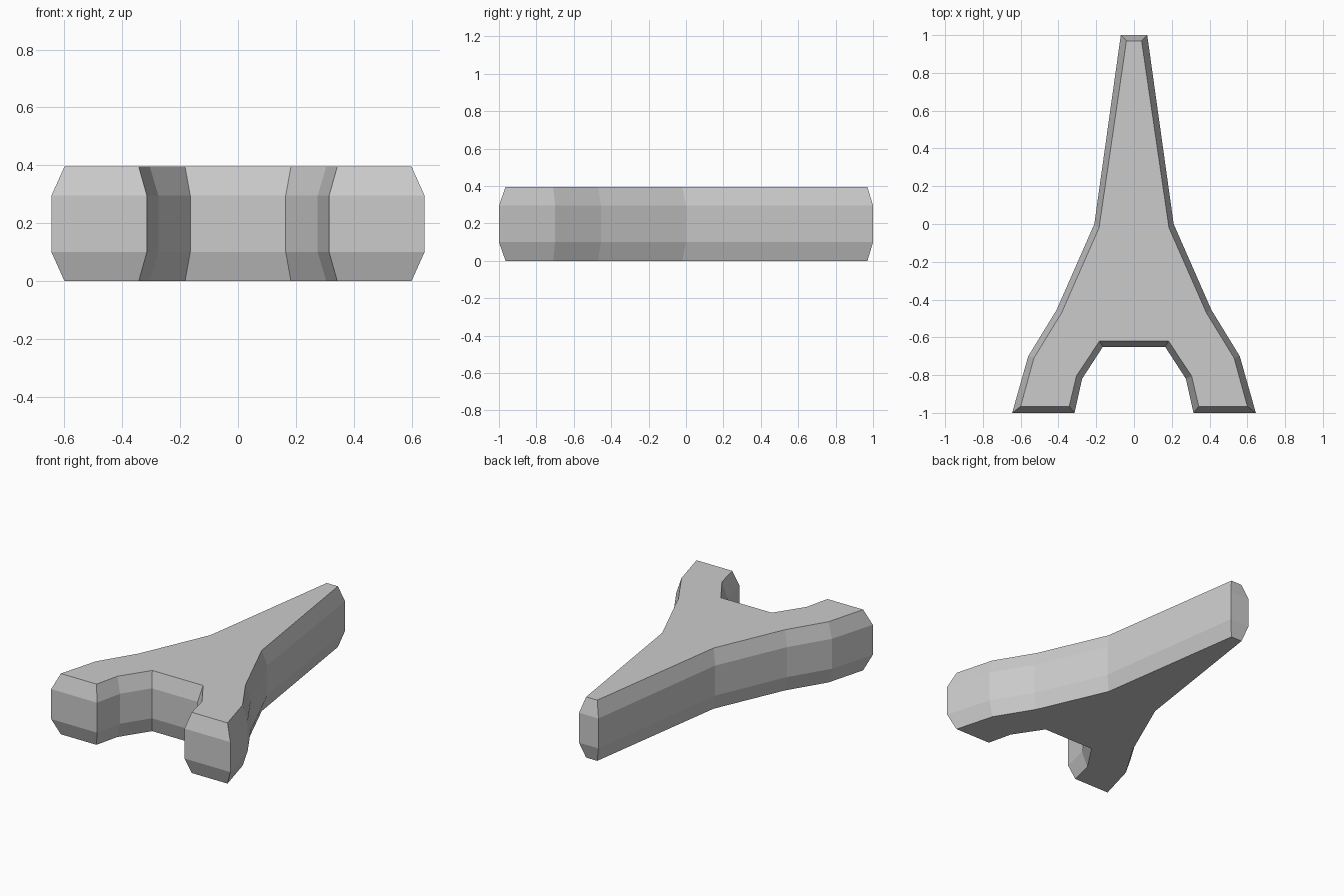
import bpy
import bmesh

cube = bpy.data.objects.get("Cube")
if cube:
    bpy.data.objects.remove(cube, do_unlink=True)

# Plain grey material
grey = bpy.data.materials.new("plain grey")
grey.use_nodes = True
colour = (0.6, 0.6, 0.6, 1)
grey.diffuse_color = colour
grey.node_tree.nodes["Principled BSDF"].inputs["Base Color"].default_value = colour

# Half outlines from tip to notch: full width and chamfered face
wide = [(0.07, 1), (0.21, 0), (0.41, -0.455), (0.56, -0.7),
        (0.645, -1), (0.315, -1), (0.275, -0.82), (0.165, -0.65)]
narrow = [(0.04, 0.97), (0.185, -0.02), (0.383, -0.47), (0.53, -0.71),
          (0.6, -0.965), (0.343, -0.965), (0.305, -0.805), (0.183, -0.62)]
layers = [(narrow, 0), (wide, 0.1), (wide, 0.295), (narrow, 0.395)]


def mirrored(half):
    """Close a half outline with its mirror image."""
    return half + [(-x, y) for x, y in reversed(half)]


# Stack the outlines, bridge the sides and cap both ends
bm = bmesh.new()
rings = [[bm.verts.new((x, y, z)) for x, y in mirrored(half)] for half, z in layers]
for low, high in zip(rings, rings[1:]):
    for i in range(len(low)):
        bm.faces.new((low[i - 1], low[i], high[i], high[i - 1]))
bm.faces.new(rings[0])
bm.faces.new(rings[-1])
bmesh.ops.recalc_face_normals(bm, faces=bm.faces)

mesh = bpy.data.meshes.new("tower_body")
bm.to_mesh(mesh)
bm.free()
mesh.materials.append(grey)
tower = bpy.data.objects.new("tower_body", mesh)
bpy.context.collection.objects.link(tower)
